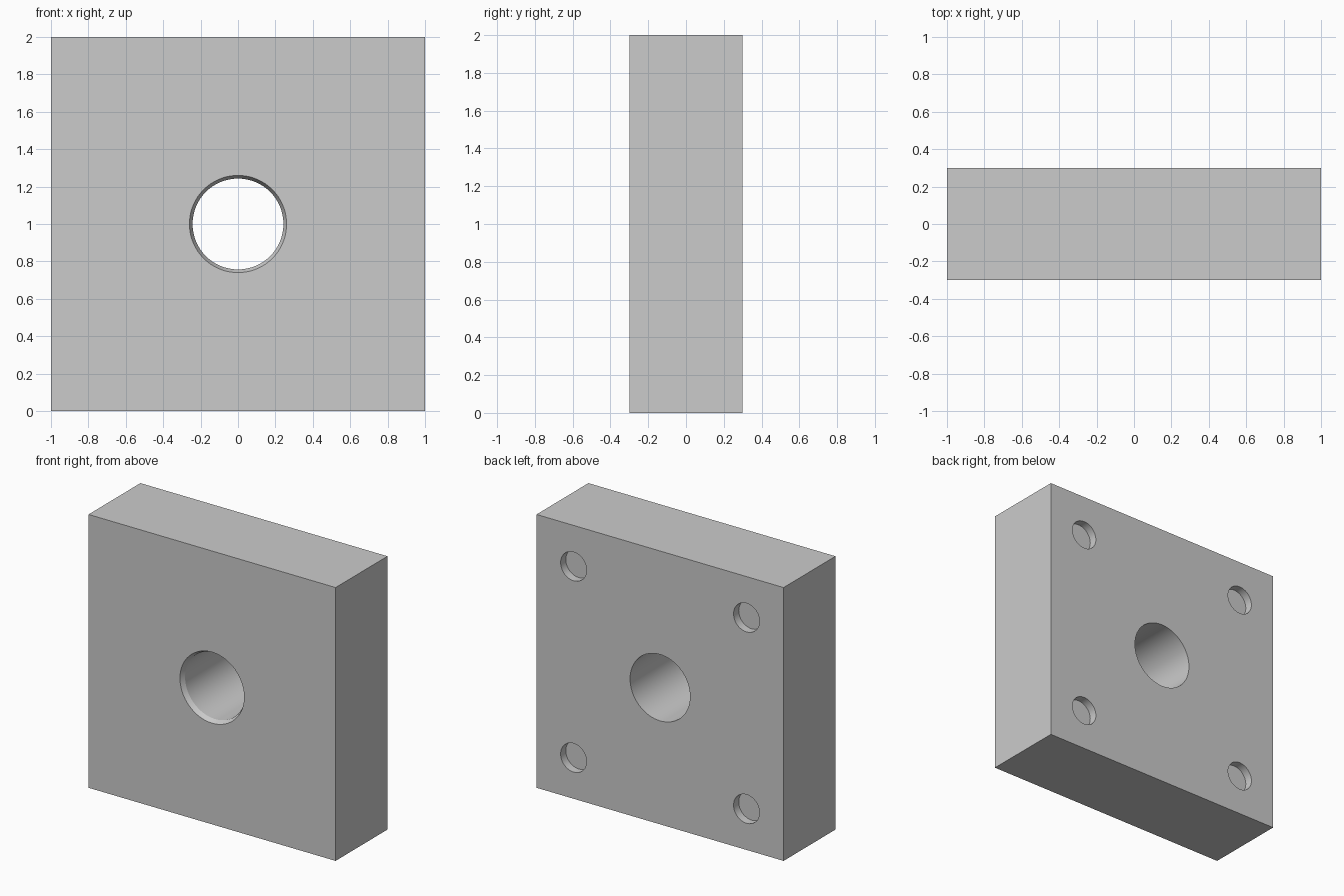
import bpy
from math import pi

if "Cube" in bpy.data.objects:
    bpy.data.objects.remove(bpy.data.objects["Cube"])

FRONT, BACK = -0.3, 0.3


def cone_cutter(name, x, z, y0, y1, r0, r1, sides=64):
    """Round cutter along y, radius r0 at y0 and r1 at y1."""
    bpy.ops.mesh.primitive_cone_add(vertices=sides, radius1=r0, radius2=r1, depth=y1 - y0,
                                    location=(x, (y0 + y1) / 2, z), rotation=(-pi / 2, 0, 0))
    ob = bpy.context.object
    ob.name = name
    ob.hide_render = True
    return ob


# Square plate
bpy.ops.mesh.primitive_cube_add(size=1, location=(0, 0, 1))
plate = bpy.context.object
plate.name = "plate"
plate.scale = (2, BACK - FRONT, 2)
bpy.ops.object.transform_apply(location=True, rotation=False, scale=True)

# Central bore, with a small bevelled rim at the front (overshoots the face, same slope)
bore_r, rim_r, rim_d, over = 0.243, 0.26, 0.035, 0.07
slope = (rim_r - bore_r) / rim_d
cutters = [
    cone_cutter("bore_cutter", 0, 1, -0.5, 0.5, bore_r, bore_r),
    cone_cutter("rim_cutter", 0, 1, FRONT - over, FRONT + rim_d,
                rim_r + slope * over, bore_r),
]

# Four shallow blind holes in the back corners
for x in (-0.7, 0.7):
    for z in (0.3, 1.7):
        cutters.append(cone_cutter("corner_hole_cutter", x, z, BACK - 0.06, BACK + 0.1,
                                   0.105, 0.105, 48))

# Cut the holes, then discard the cutters
bpy.ops.object.select_all(action='DESELECT')
plate.select_set(True)
bpy.context.view_layer.objects.active = plate
for cutter in cutters:
    mod = plate.modifiers.new(cutter.name, 'BOOLEAN')
    mod.operation = 'DIFFERENCE'
    mod.solver = 'EXACT'
    mod.object = cutter
    bpy.ops.object.modifier_apply(modifier=mod.name)
    bpy.data.objects.remove(cutter)

bpy.ops.object.shade_smooth_by_angle(angle=pi / 9)
